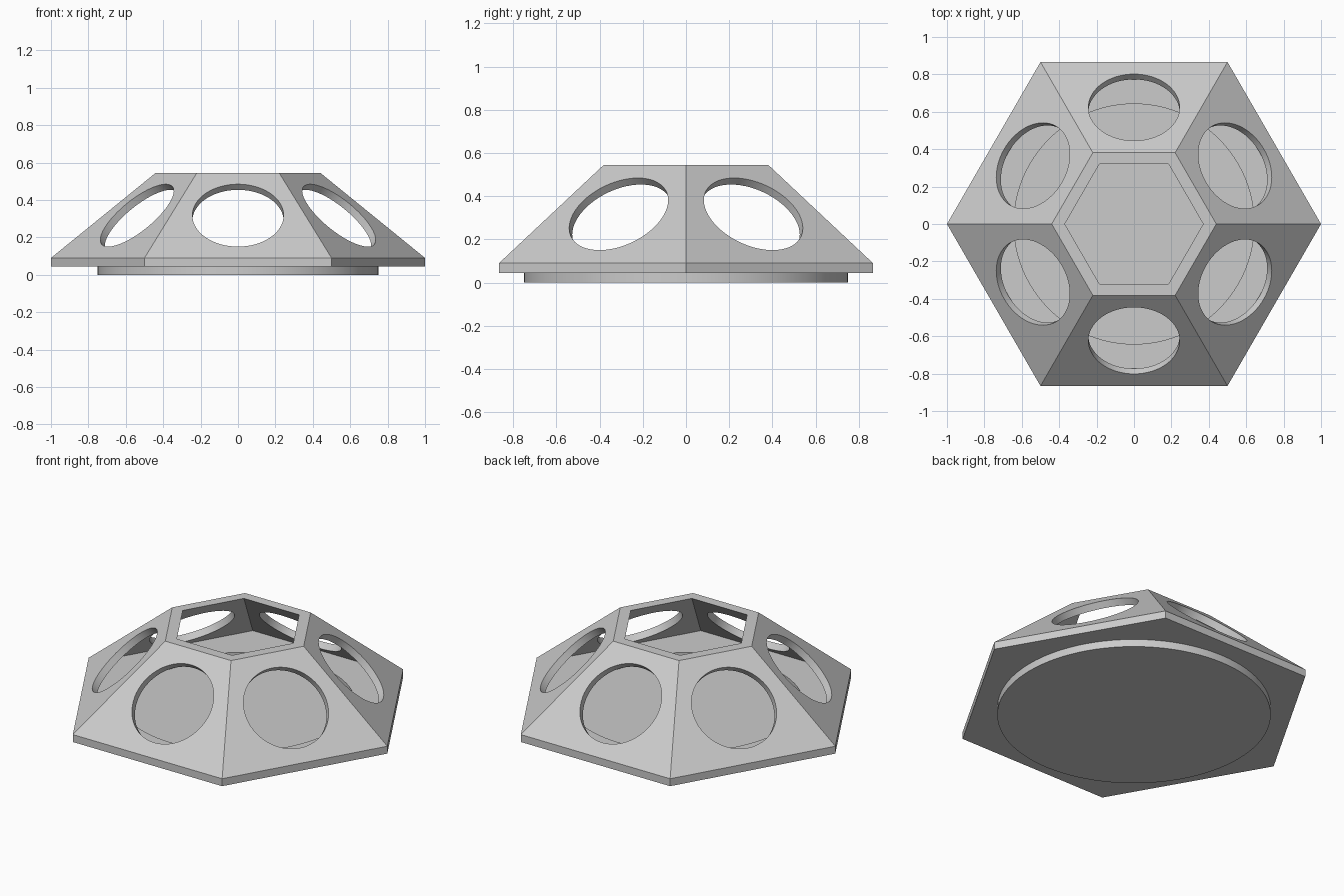
import bpy, bmesh, math
from mathutils import Vector

cube = bpy.data.objects.get("Cube")
if cube:
    bpy.data.objects.remove(cube, do_unlink=True)

grey = bpy.data.materials.new("light_grey")
grey.use_nodes = True
colour = (0.6, 0.6, 0.6, 1)
grey.diffuse_color = colour
grey.node_tree.nodes["Principled BSDF"].inputs["Base Color"].default_value = colour

APOTHEM = math.cos(math.pi / 6)
PLATE_BOTTOM, PLATE_TOP, TOP = 0.045, 0.09, 0.545


def add_object(name, bm):
    bmesh.ops.recalc_face_normals(bm, faces=bm.faces)
    mesh = bpy.data.meshes.new(name)
    bm.to_mesh(mesh)
    bm.free()
    mesh.materials.append(grey)
    obj = bpy.data.objects.new(name, mesh)
    bpy.context.collection.objects.link(obj)
    return obj


def lathe(name, profile, sides):
    """Solid with a regular outline, capped at both ends of the profile."""
    bm = bmesh.new()
    rings = []
    for radius, z in profile:
        rings.append([bm.verts.new((radius * math.cos(math.tau * i / sides),
                                    radius * math.sin(math.tau * i / sides), z))
                      for i in range(sides)])
    for a, b in zip(rings, rings[1:]):
        for i in range(sides):
            j = (i + 1) % sides
            bm.faces.new((a[i], a[j], b[j], b[i]))
    bm.faces.new(rings[0])
    bm.faces.new(rings[-1])
    return add_object(name, bm)


def combine(target, tool, operation):
    mod = target.modifiers.new("combine", "BOOLEAN")
    mod.operation = operation
    mod.solver = "EXACT"
    mod.object = tool
    bpy.context.view_layer.objects.active = target
    bpy.ops.object.modifier_apply(modifier=mod.name)
    bpy.data.objects.remove(tool, do_unlink=True)


# Hollow six-sided housing with an open top and a flat floor
housing = lathe("hexagonal_housing", [
    (1, PLATE_BOTTOM), (1, PLATE_TOP), (0.44, TOP),
    (0.37, TOP), (0.93, PLATE_TOP)], 6)

# Round window through each sloping wall
rise = TOP - PLATE_TOP
run = (1 - 0.44) * APOTHEM
mid_z = (TOP + PLATE_TOP) / 2
mid_r = (1 + 0.44) / 2 * APOTHEM
for i in range(6):
    angle = math.radians(30 + 60 * i)
    out = Vector((math.cos(angle), math.sin(angle), 0))
    normal = (out * rise + Vector((0, 0, run))).normalized()
    cutter = lathe("window_cutter", [(0.244, -0.06), (0.244, 0.06)], 64)
    rotation = normal.to_track_quat("Z", "Y").to_matrix()
    centre = out * mid_r + Vector((0, 0, mid_z))
    cutter.data.transform(rotation.to_4x4())
    cutter.data.transform(rotation.to_4x4().Translation(centre))
    combine(housing, cutter, "DIFFERENCE")

# Round base with its pocket in the floor
base = lathe("round_base", [(0.75, 0), (0.75, 0.06)], 96)
combine(housing, base, "UNION")
pocket = lathe("pocket_cutter", [(0.642, PLATE_BOTTOM), (0.642, 0.12)], 96)
combine(housing, pocket, "DIFFERENCE")

# Smooth curved walls, sharp creases
bpy.ops.object.select_all(action="DESELECT")
housing.select_set(True)
bpy.context.view_layer.objects.active = housing
bpy.ops.object.shade_smooth_by_angle(angle=math.radians(30))
